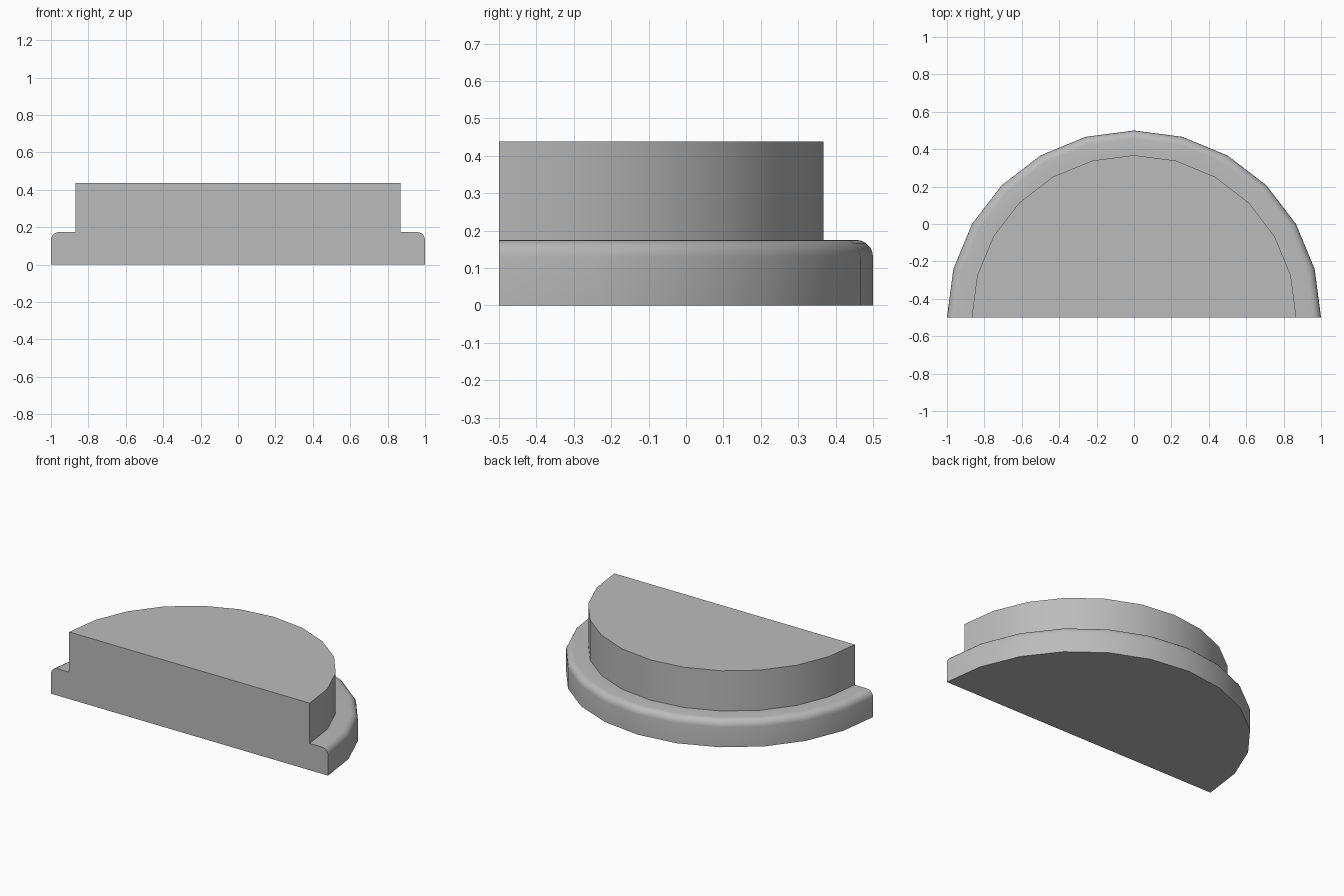
import bpy, bmesh, math
from mathutils import Vector

if "Cube" in bpy.data.objects:
    bpy.data.objects.remove(bpy.data.objects["Cube"], do_unlink=True)

# Plain grey material
grey = bpy.data.materials.new("plain_grey")
grey.use_nodes = True
colour = (0.5, 0.5, 0.5, 1)
grey.diffuse_color = colour
grey.node_tree.nodes["Principled BSDF"].inputs["Base Color"].default_value = colour

BASE_RADIUS, STEP_RADIUS = 1.0, 0.868
BASE_TOP, TOP = 0.175, 0.4375
FILLET, FILLET_STEPS = 0.045, 5
AXIS = Vector((0, -0.5, 0))

# Half profile: bottom centre, rounded rim, step wall, top centre
profile = [(0, 0), (BASE_RADIUS, 0)]
for i in range(FILLET_STEPS + 1):
    a = math.pi / 2 * i / FILLET_STEPS
    profile.append((BASE_RADIUS - FILLET + FILLET * math.cos(a),
                    BASE_TOP - FILLET + FILLET * math.sin(a)))
profile += [(STEP_RADIUS, BASE_TOP), (STEP_RADIUS, TOP), (0, TOP)]

# Revolve the profile through half a turn
bm = bmesh.new()
verts = [bm.verts.new(AXIS + Vector((r, 0, z))) for r, z in profile]
edges = [bm.edges.new(pair) for pair in zip(verts, verts[1:])]
bmesh.ops.spin(bm, geom=verts + edges, cent=AXIS, axis=(0, 0, 1),
               angle=math.pi, steps=12)
bmesh.ops.remove_doubles(bm, verts=bm.verts[:], dist=1e-4)

# Close the flat front and merge the flat faces
rim = [e for e in bm.edges if e.is_boundary]
bmesh.ops.edgeloop_fill(bm, edges=rim)
bmesh.ops.dissolve_limit(bm, angle_limit=math.radians(0.5),
                         verts=bm.verts[:], edges=bm.edges[:])
bmesh.ops.recalc_face_normals(bm, faces=bm.faces[:])

mesh = bpy.data.meshes.new("half_round_stepped_block")
bm.to_mesh(mesh)
bm.free()
mesh.materials.append(grey)
block = bpy.data.objects.new("half_round_stepped_block", mesh)
bpy.context.collection.objects.link(block)

# Smooth the curved walls, keep the corners sharp
bpy.ops.object.select_all(action="DESELECT")
block.select_set(True)
bpy.context.view_layer.objects.active = block
bpy.ops.object.shade_smooth_by_angle(angle=math.radians(30))
